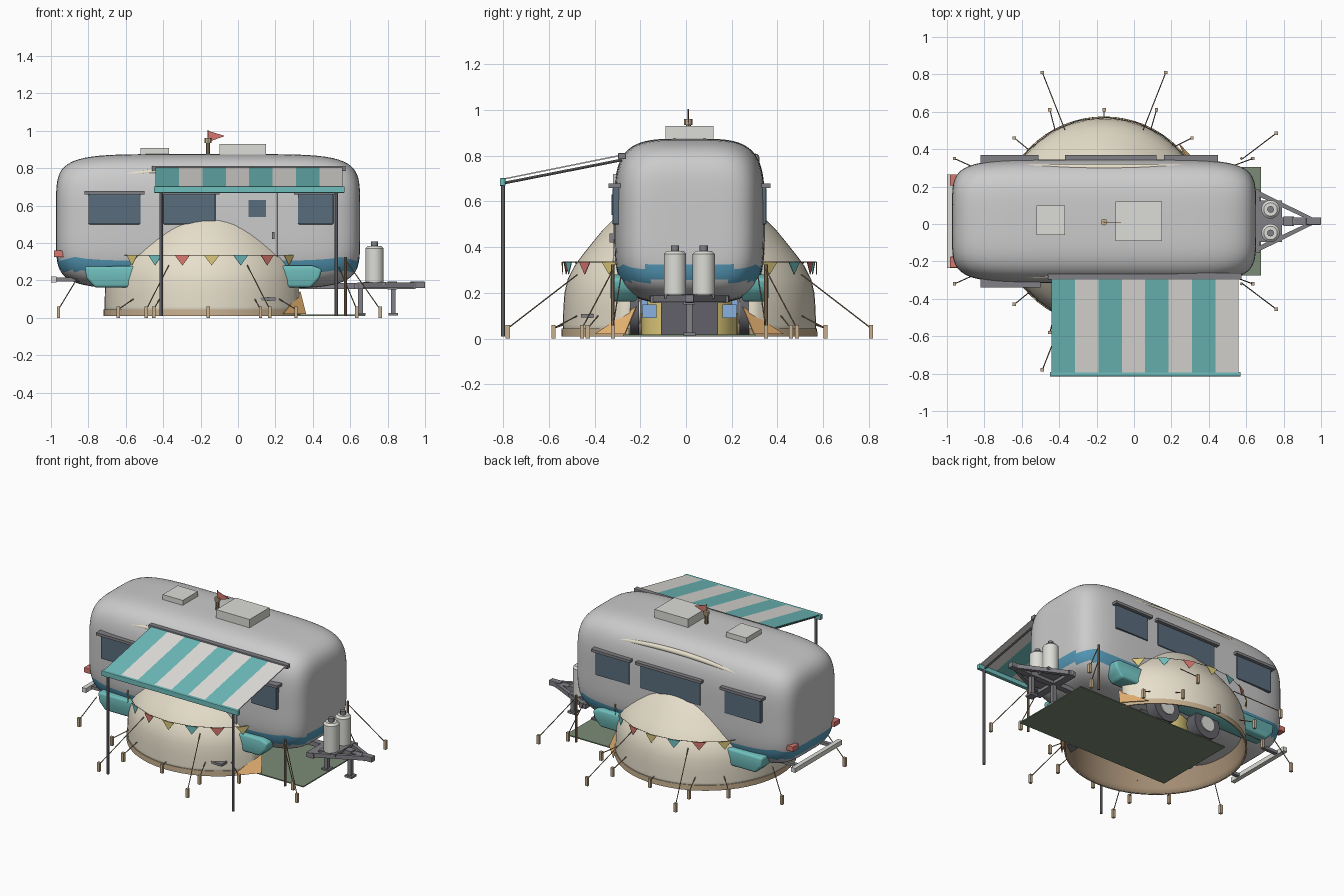
import bpy, bmesh, math
from mathutils import Vector, Matrix

if "Cube" in bpy.data.objects:
    bpy.data.objects.remove(bpy.data.objects["Cube"])

CY = 0.015   # centre line of caravan
TX = -0.16   # centre of tent
MATS = {}
COL = dict(shell=(.60, .61, .63), blue=(.09, .32, .48), cream=(.80, .74, .60), brown=(.36, .26, .17),
           tan=(.58, .44, .28), teal=(.16, .52, .51), white=(.78, .77, .74), dark=(.12, .12, .14),
           glass=(.10, .15, .20), red=(.68, .19, .16), ochre=(.72, .58, .20), yellow=(.82, .66, .22),
           orange=(.85, .48, .18), green=(.20, .26, .18), steel=(.22, .22, .24), vent=(.72, .72, .68),
           sky=(.25, .45, .75), wood=(.30, .21, .13))

def mat(n):
    if n not in MATS:
        MATS[n] = bpy.data.materials.new(n)
        MATS[n].diffuse_color = (*COL[n], 1)
    return MATS[n]

def finish(name, bm, *mats, smooth=False):
    me = bpy.data.meshes.new(name)
    bmesh.ops.recalc_face_normals(bm, faces=bm.faces)
    bm.to_mesh(me)
    bm.free()
    ob = bpy.data.objects.new(name, me)
    bpy.context.collection.objects.link(ob)
    for m in mats:
        me.materials.append(mat(m))
    if smooth:
        bpy.ops.object.select_all(action='DESELECT')
        ob.select_set(True)
        bpy.context.view_layer.objects.active = ob
        bpy.ops.object.shade_smooth_by_angle(angle=math.radians(40))
    return ob

def box(name, x, y, z, m, bevel=0):
    bm = bmesh.new()
    bmesh.ops.create_cube(bm, size=1)
    for v in bm.verts:
        v.co = [(r[0] + r[1]) / 2 + c * (r[1] - r[0]) for r, c in zip((x, y, z), v.co)]
    if bevel:
        bmesh.ops.bevel(bm, geom=bm.edges[:], offset=bevel, segments=2, affect='EDGES', profile=.5)
    return finish(name, bm, m)

def rod(name, a, b, r, m, sides=8, r2=None):
    a, b = Vector(a), Vector(b)
    bm = bmesh.new()
    d = b - a
    M = Matrix.Translation((a + b) / 2) @ d.to_track_quat('Z', 'Y').to_matrix().to_4x4()
    bmesh.ops.create_cone(bm, cap_ends=True, segments=sides, radius1=r,
                          radius2=r if r2 is None else r2, depth=d.length, matrix=M)
    return finish(name, bm, m, smooth=sides > 8)

def prism(name, pts, offset, m, bevel=0):
    bm = bmesh.new()
    f = bm.faces.new([bm.verts.new(p) for p in pts])
    ext = bmesh.ops.extrude_face_region(bm, geom=[f])['geom']
    bmesh.ops.translate(bm, vec=offset, verts=[v for v in ext if isinstance(v, bmesh.types.BMVert)])
    if bevel:
        bmesh.ops.bevel(bm, geom=bm.edges[:], offset=bevel, segments=3, affect='EDGES', profile=.5)
    return finish(name, bm, m, smooth=bool(bevel))

def lathe(name, prof, *mats, n=64, gap=None, cx=TX):
    bm = bmesh.new()
    rings = [[bm.verts.new((cx + r * math.cos(2 * math.pi * i / n), CY + r * math.sin(2 * math.pi * i / n), z))
              for i in range(n)] for r, z in prof]
    for (r0, z0), a, b in zip(prof, rings, rings[1:]):
        for i in range(n):
            ang = abs((i + .5) / n * 360 + 180) % 360 - 180
            if gap and abs(ang) < gap and z0 < .25:
                continue
            bm.faces.new((a[i], a[(i + 1) % n], b[(i + 1) % n], b[i]))
    bmesh.ops.delete(bm, geom=[v for v in bm.verts if not v.link_faces], context='VERTS')
    return finish(name, bm, *mats, smooth=True)

# Caravan shell: rounded cube grid with a blue waist band
bm = bmesh.new()
bmesh.ops.create_cube(bm, size=2)
bmesh.ops.subdivide_edges(bm, edges=bm.edges[:], cuts=29, use_grid_fill=True)
for v in bm.verts:
    x, y, z = v.co
    yz = (y ** 4 + z ** 4) ** .25
    k = (abs(x) ** 6 + yz ** 6) ** (1 / 6)
    v.co = (TX + .813 * x / k, CY + .33 * y / k, .515 + .36 * z / k)
for f in bm.faces:
    f.material_index = int(.25 < f.calc_center_median().z < .315)
finish("caravan_shell", bm, "shell", "blue", smooth=True)

# Windows with hoods, front then back
for s, wins in ((-1, ((-.80, -.52), (-.40, -.12), (.32, .51))), (1, ((-.80, -.53), (-.35, .10), (.18, .43)))):
    for x0, x1 in wins:
        ys = sorted((CY + s * .29, CY + s * .337))
        box("window", (x0, x1), ys, (.50, .66), "glass", .006)
        box("window_hood", (x0 - .02, x1 + .02), sorted((CY + s * .30, CY + s * .355)), (.66, .678), "steel")
# Door, its window, handle and step
box("door", (.0, .21), (-.319, -.28), (.24, .72), "shell", .002)
box("door_window", (.055, .15), (-.325, -.29), (.54, .63), "glass")
box("door_handle", (.183, .195), (-.335, -.30), (.42, .46), "steel")
box("door_step", (.12, .20), (-.46, -.39), (.092, .108), "steel")

# Cream roof mouldings bowed along both flanks
for s in (-1, 1):
    bm = bmesh.new()
    bmesh.ops.create_uvsphere(bm, u_segments=12, v_segments=32, radius=1)
    for v in bm.verts:
        y, z, t = v.co
        v.co = (TX + .58 * t, CY + s * (.288 + .010 * t * t + .018 * y), .792 - .045 * t * t + .018 * z)
    finish("roof_moulding", bm, "cream", smooth=True)

# Roof vents, mast and pennant
box("roof_unit", (-.10, .15), (-.09, .12), (.85, .93), "vent")
box("roof_vent", (-.52, -.37), (-.06, .10), (.85, .908), "vent")
rod("mast", (TX, .01, .82), (TX, .01, .945), .011, "wood")
rod("mast_collar", (TX, .01, .935), (TX, .01, .96), .018, "tan")
rod("mast_tip", (TX, .01, .95), (TX, .01, 1.005), .004, "wood", 6)
prism("pennant", [(TX, .009, 1.0), (TX, .009, .94), (-.07, .009, .972)], (0, .003, 0), "red")

# Awning: striped canopy, case, front bar, posts, arms
for i in range(8):
    x0 = -.44 + .125 * i
    prism("awning_stripe", [(x0, -.285, .805), (x0 + .125, -.285, .805), (x0 + .125, -.805, .700), (x0, -.805, .700)],
          (0, 0, -.006), "white" if i % 2 else "teal")
box("awning_case", (-.46, .575), (-.297, -.262), (.785, .812), "steel", .004)
box("awning_bar", (-.45, .57), (-.815, -.79), (.668, .702), "teal", .004)
for x in (-.41, .525):
    rod("awning_post", (x, -.80, .01), (x, -.80, .68), .009, "steel")
    rod("awning_arm", (x, -.28, .782), (x, -.80, .680), .006, "steel")

# Tent shell, open at the bottom and doorway, with base band
prof = [(.555, .012), (.554, .06), (.552, .13), (.547, .20), (.533, .26), (.502, .32), (.465, .37),
        (.425, .42), (.38, .475), (.325, .53), (.25, .60), (.15, .68), (.03, .75)]
tent = lathe("tent", prof, "cream", "brown", gap=29)
so = tent.modifiers.new("fabric", 'SOLIDIFY')
so.thickness, so.offset, so.material_offset = .005, -1, 1
lathe("tent_base_band", [(.552, .01), (.56, .01), (.559, .045), (.552, .045)], "tan", gap=29)

# Door flaps, inner drum with dark doorway, ground mat
for s in (-1, 1):
    prism("tent_flap", [(.24, CY + s * .41, .02), (.36, CY + s * .28, .02), (.33, CY + s * .23, .14)],
          (.004, s * .004, 0), "orange")
    box("drum_patch", (-.04, .02), sorted((CY + s * .145, CY + s * .205)), (.09, .15), "sky")
lathe("inner_drum", [(.21, .015), (.21, .27)], "yellow", n=32)
box("inner_doorway", (-.10, .06), (CY - .125, CY + .125), (.016, .16), "dark")
for a in (70, 130, 230, 290):
    x, y = TX + .205 * math.cos(math.radians(a)), CY + .205 * math.sin(math.radians(a))
    box("drum_patch", (x - .03, x + .03), (y - .02, y + .02), (.11, .17), "sky")
box("ground_mat", (-.47, .68), (CY - .29, CY + .29), (.010, .017), "green")

# Wheel skirts and wheels
for s in (-1, 1):
    pts = [(-.82, .275), (-.81, .21), (-.765, .162), (.39, .162), (.435, .21), (.45, .26), (.40, .28)]
    prism("wheel_skirt", [(x, CY + s * .23, z) for x, z in pts], (0, s * .115, 0), "teal", .015)
    for x in (-.32, .0):
        rod("wheel", (x, CY + s * .22, .115), (x, CY + s * .30, .115), .098, "dark", 28)
        rod("hub", (x, CY + s * .215, .115), (x, CY + s * .306, .115), .05, "vent", 20)

# Bunting around the tent front and back
for base in (90, 270):
    prev = None
    for k in range(-4, 5):
        a = math.radians(base + 16.3 * k + 4 * (1 if base == 90 else -1) * -.5)
        c = Vector((TX + .555 * math.cos(a), CY + .555 * math.sin(a), .335))
        t = Vector((-math.sin(a), math.cos(a), 0))
        if prev:
            rod("bunting_cord", prev, c, .002, "wood", 4)
        prev = c
        if abs(k) < 4:
            prism("bunting_flag", [c - t * .042, c + t * .042, c - Vector((0, 0, .055))],
                  Vector((math.cos(a), math.sin(a), 0)) * .003, ("ochre", "teal", "red")[(k + 3) % 3])

# Ground stakes with guy lines (mirrored): stake x,y then anchor x,y,z
guys = [(-.96, .335, -.86, .29, .21), (-.64, .445, -.56, .38, .10), (-.45, .595, -.42, .48, .10),
        (-.49, .795, -.37, .49, .28), (-.16, .595, -.16, .55, .06), (.12, .595, .09, .49, .10),
        (.17, .795, .05, .49, .28), (.31, .445, .22, .40, .10), (.76, .47, .575, .33, .31),
        (.635, .335, .54, .30, .27)]
for s in (-1, 1):
    for x, y, ax, ay, az in guys:
        box("stake", (x - .009, x + .009), (CY + s * y - .009, CY + s * y + .009), (0, .06), "tan")
        rod("guy_line", (x, CY + s * y, .045), (ax, CY + s * ay, az), .003, "wood", 5)
    rod("porch_pole", (.575, CY + s * .335, .01), (.575, CY + s * .335, .325), .008, "wood")

# Hitch: A-frame, centre beam, coupler, jacks
box("frame_beam", (.33, .95), (CY - .02, CY + .02), (.155, .185), "steel")
box("frame_cross", (.62, .67), (CY - .17, CY + .17), (.155, .187), "steel")
for s in (-1, 1):
    prism("hitch_rail", [(.64, CY + s * .175, .16), (.64, CY + s * .145, .16), (.95, CY, .16), (.97, CY + s * .012, .16)],
          (0, 0, .028), "steel")
box("coupler", (.92, 1.0), (CY - .02, CY + .02), (.158, .193), "steel", .004)
box("tank_tray", (.67, .79), (CY - .11, CY + .11), (.175, .192), "steel")
for x in (.655, .83):
    box("jack_leg", (x - .013, x + .013), (CY - .013, CY + .013), (.02, .16), "steel")
    box("jack_foot", (x - .026, x + .026), (CY - .026, CY + .026), (.012, .026), "steel")
box("jack_head", (.80, .85), (CY - .025, CY + .025), (.15, .195), "steel")

# Gas tanks
for s in (-1, 1):
    y = CY + s * .063
    rod("gas_tank", (.73, y, .19), (.73, y, .37), .049, "vent", 24)
    rod("gas_tank_shoulder", (.73, y, .37), (.73, y, .383), .049, "vent", 24, .036)
    rod("gas_valve", (.73, y, .38), (.73, y, .408), .018, "steel", 12)

# Rear bumper and tail lights
box("rear_bumper", (-1.0, -.97), (CY - .25, CY + .25), (.19, .22), "vent")
for s in (-1, 1):
    box("bumper_arm", (-.98, -.80), (CY + s * .18 - .012, CY + s * .18 + .012), (.195, .215), "steel")
    box("tail_light", (-.985, -.93), (CY + s * .22 - .03, CY + s * .22 + .03), (.325, .36), "red", .004)

for m in bpy.data.materials:
    if m.users and not m.is_grease_pencil:
        m.use_nodes = True
        m.node_tree.nodes["Principled BSDF"].inputs["Base Color"].default_value = m.diffuse_color
